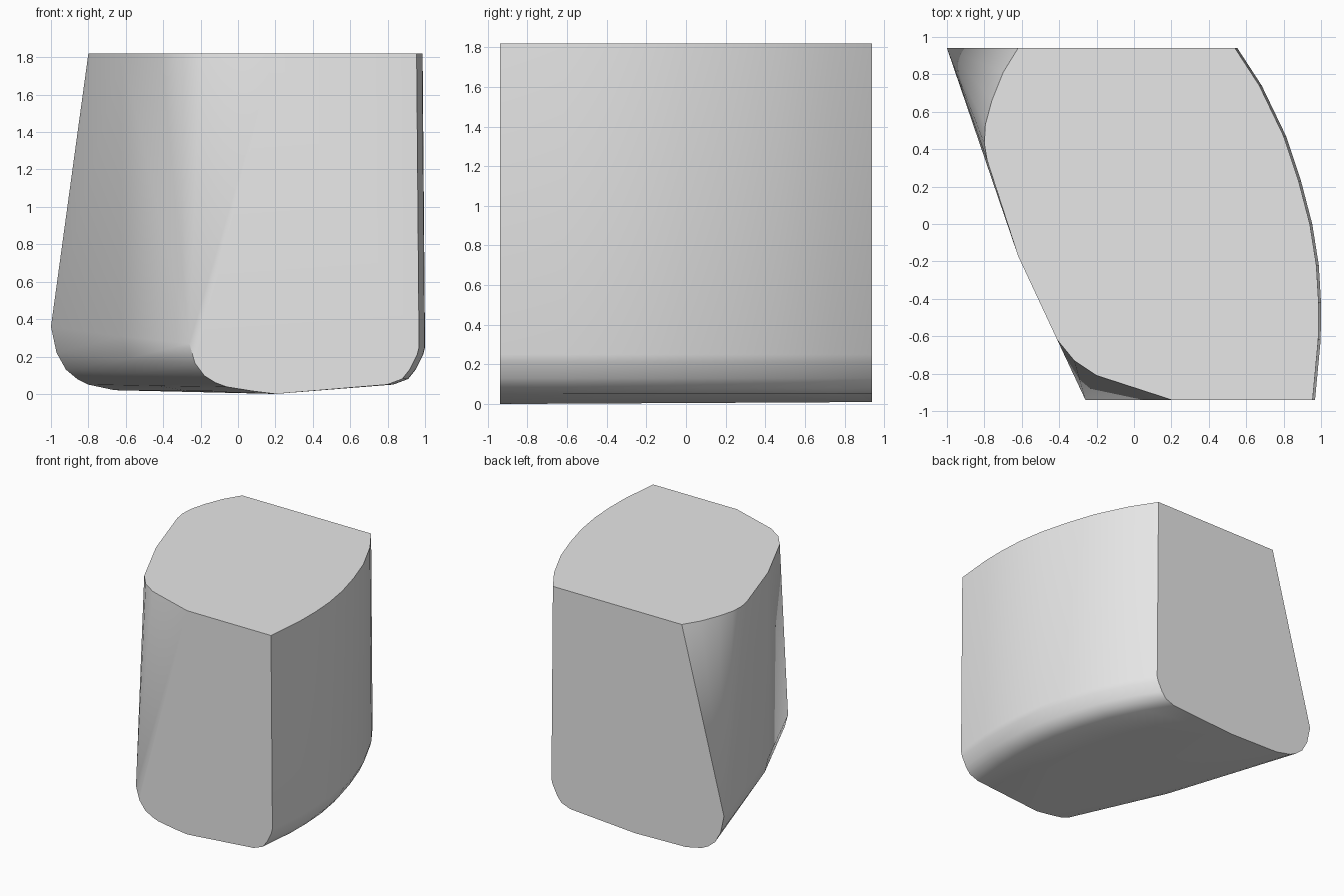
import bpy
import bmesh
import math

cube = bpy.data.objects.get("Cube")
if cube:
    bpy.data.objects.remove(cube, do_unlink=True)

HEIGHT, DEPTH = 1.82, 0.94

# Plan outlines as (x, y), running from back to front
top_left = [(-.62, DEPTH), (-.70, .81), (-.76, .66), (-.795, .53), (-.80, .43),
            (-.785, .34), (-.62, -.17), (-.41, -.62), (-.32, -.73), (-.20, -.81),
            (.20, -DEPTH)]
low_left = [(-1, DEPTH), (-.79, .35), (-.62, -.17), (-.405, -.62), (-.26, -DEPTH)]
right = [(.54, DEPTH), (.67, .74), (.80, .47), (.88, .23), (.94, 0), (.975, -.22),
         (.987, -.42), (.985, -.62), (.955, -DEPTH)]

# Rounded lower edges as (inset, z)
left_round = [(0, .36), (.03, .22), (.08, .13), (.14, .08), (.20, .05), (.34, .02)]
right_round = [(0, .25), (.01, .21), (.05, .13), (.09, .08), (.17, .05)]


def sweep(outline, rounding, side, flare=0, taper=0):
    """Carry a rounded lower edge along an outline, insetting it in x."""
    return [(x + flare - side * inset, y, z * (1 - taper * (DEPTH - y) / (2 * DEPTH)))
            for x, y in outline for inset, z in rounding]


points = [(x, y, HEIGHT) for x, y in top_left + right]
points += sweep(low_left, left_round, -1, taper=.25)
points += sweep(right, right_round, 1, flare=.013)
points += [(.2, -DEPTH, 0), (-.2, DEPTH, .01)]   # shallow keel under the base

# Wrap the outlines in one closed convex skin
bm = bmesh.new()
for p in points:
    bm.verts.new(p)
bmesh.ops.convex_hull(bm, input=bm.verts[:])
bmesh.ops.delete(bm, geom=[v for v in bm.verts if not v.link_faces], context='VERTS')
bmesh.ops.dissolve_limit(bm, angle_limit=math.radians(.5), verts=bm.verts[:], edges=bm.edges[:])
bmesh.ops.recalc_face_normals(bm, faces=bm.faces[:])
mesh = bpy.data.meshes.new("body")
bm.to_mesh(mesh)
bm.free()
body = bpy.data.objects.new("body", mesh)
bpy.context.collection.objects.link(body)

# Plain grey surface
grey = bpy.data.materials.new("light_grey")
grey.use_nodes = True
grey.diffuse_color = (.8, .8, .8, 1)
for node in grey.node_tree.nodes:
    if node.type == 'BSDF_PRINCIPLED':
        node.inputs["Base Color"].default_value = (.8, .8, .8, 1)
mesh.materials.append(grey)

# Smooth walls, sharp rims
bpy.ops.object.select_all(action='DESELECT')
body.select_set(True)
bpy.context.view_layer.objects.active = body
bpy.ops.object.shade_smooth_by_angle(angle=math.radians(35))
